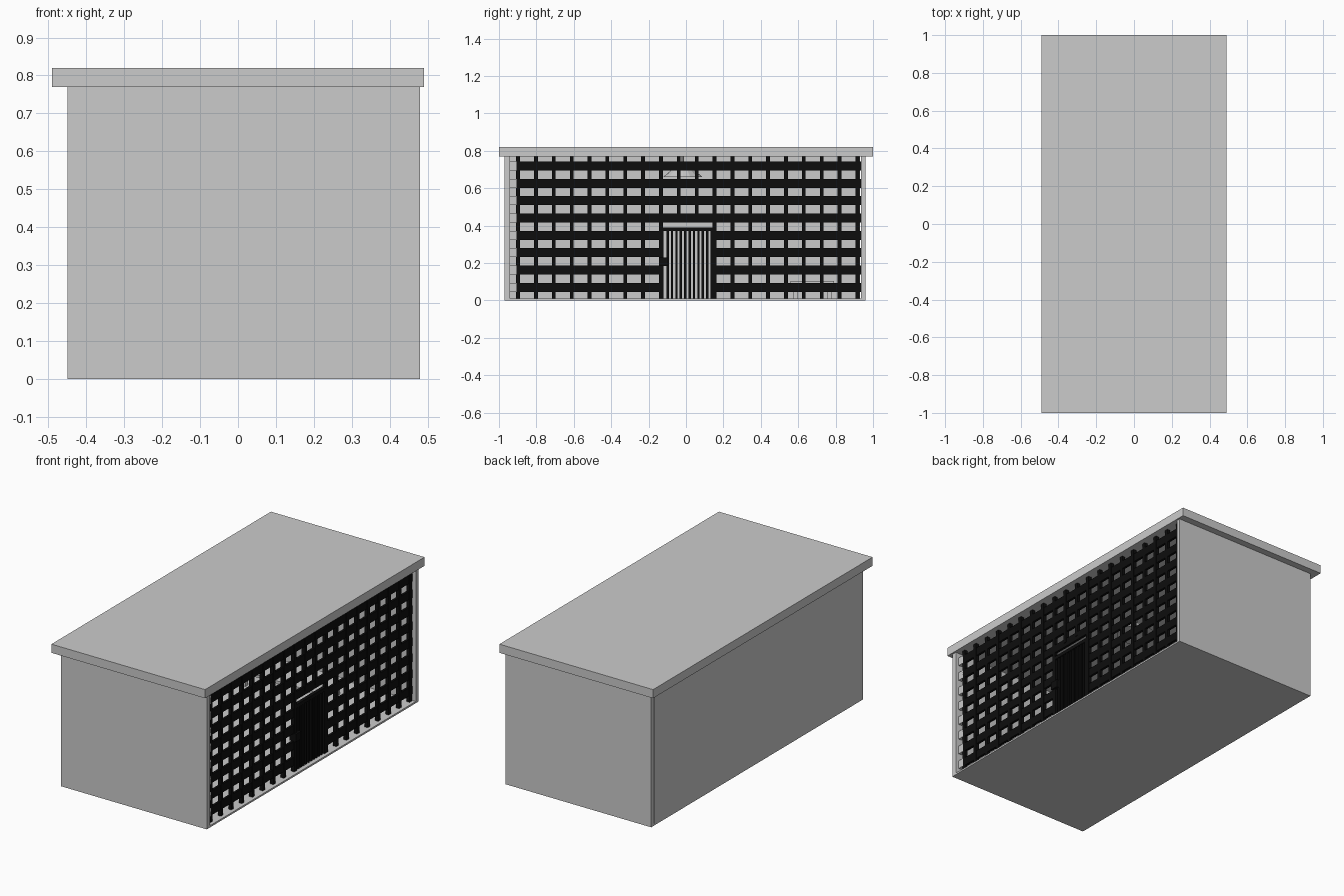
import bpy, bmesh
from mathutils import Matrix, Vector

if "Cube" in bpy.data.objects:
    bpy.data.objects.remove(bpy.data.objects["Cube"])

black = bpy.data.materials.new("black_metal")
black.diffuse_color = (0.004, 0.004, 0.004, 1)
black.use_nodes = True
black.node_tree.nodes["Principled BSDF"].inputs["Base Color"].default_value = black.diffuse_color


def boxes(name, items, mat=None):
    """One object made of boxes given as (x0, x1, y0, y1, z0, z1)."""
    bm = bmesh.new()
    for x0, x1, y0, y1, z0, z1 in items:
        m = Matrix.Translation(((x0 + x1) / 2, (y0 + y1) / 2, (z0 + z1) / 2))
        bmesh.ops.create_cube(bm, size=1, matrix=m @ Matrix.Diagonal((x1 - x0, y1 - y0, z1 - z0, 1)))
    return finish(name, bm, mat)


def finish(name, bm, mat=None):
    me = bpy.data.meshes.new(name)
    bm.to_mesh(me)
    bm.free()
    ob = bpy.data.objects.new(name, me)
    bpy.context.collection.objects.link(ob)
    if mat:
        me.materials.append(mat)
    return ob


def cone(name, x, y, z0, z1, r0, r1, n):
    bm = bmesh.new()
    bmesh.ops.create_cone(bm, cap_ends=True, segments=n, radius1=r0, radius2=r1, depth=z1 - z0,
                          matrix=Matrix.Translation((x, y, (z0 + z1) / 2)))
    return finish(name, bm)


# Shell: floor, three walls, overhanging roof; the +x side is open
boxes("floor", [(-0.45, 0.48, -0.97, 0.96, 0, 0.01)])
boxes("back_wall", [(-0.45, -0.42, -0.94, 0.93, 0.01, 0.77)])
boxes("side_walls", [(-0.45, 0.48, -0.97, -0.94, 0.01, 0.77),
                     (-0.45, 0.48, 0.935, 0.96, 0.01, 0.77)])
boxes("roof", [(-0.49, 0.49, -1, 1, 0.77, 0.82)])

# Lattice of bars with an opening for the door
xa, xb = 0.44, 0.46
rows = [0.07 + 0.0926 * i for i in range(8)]
flat, ends = [], []
for i, z in enumerate(rows):
    spans = [(-0.905, -0.134), (0.1525, 0.935)] if i < 4 else [(-0.905, 0.935)]
    flat += [(xa + 0.003, xb - 0.003, a, b, z - 0.024, z + 0.024) for a, b in spans]
    ends.append((xa, xb, -0.94, -0.905, z - 0.024, z + 0.024))
boxes("horizontal_bars", flat, black)
boxes("bar_end_blocks", ends)
upright = []
for k in range(20):
    y = -0.898 + 0.0955 * k
    upright.append((xa, xb, y - 0.01, y + 0.01, 0.44 if k in (9, 10) else 0.01, 0.77))
boxes("vertical_bars", upright, black)

# Barred door with frame and lock
boxes("door_frame", [(xa, xb, -0.14, -0.12, 0.01, 0.39), (xa, xb, 0.13, 0.145, 0.01, 0.39),
                     (xa, xb, -0.14, 0.145, 0.37, 0.39)], black)
boxes("door_bars", [(xa + 0.004, xb - 0.004, y - 0.006, y + 0.006, 0.01, 0.375)
                    for y in [-0.098 + 0.0235 * k for k in range(10)]], black)
boxes("door_lock", [(xa - 0.01, xb + 0.01, -0.145, -0.095, 0.185, 0.23)], black)

# Hanging lamp
cone("lamp_shade", -0.03, -0.017, 0.66, 0.715, 0.105, 0.04, 16)
cone("lamp_cord", -0.03, -0.017, 0.71, 0.77, 0.006, 0.006, 8)

# Low bench inside
legs = [(x, x + 0.025, y, y + 0.025, 0.01, 0.09) for x in (-0.38, 0.08) for y in (0.575, 0.755)]
boxes("bench", [(-0.4, 0.12, 0.56, 0.79, 0.09, 0.105)] + legs)
